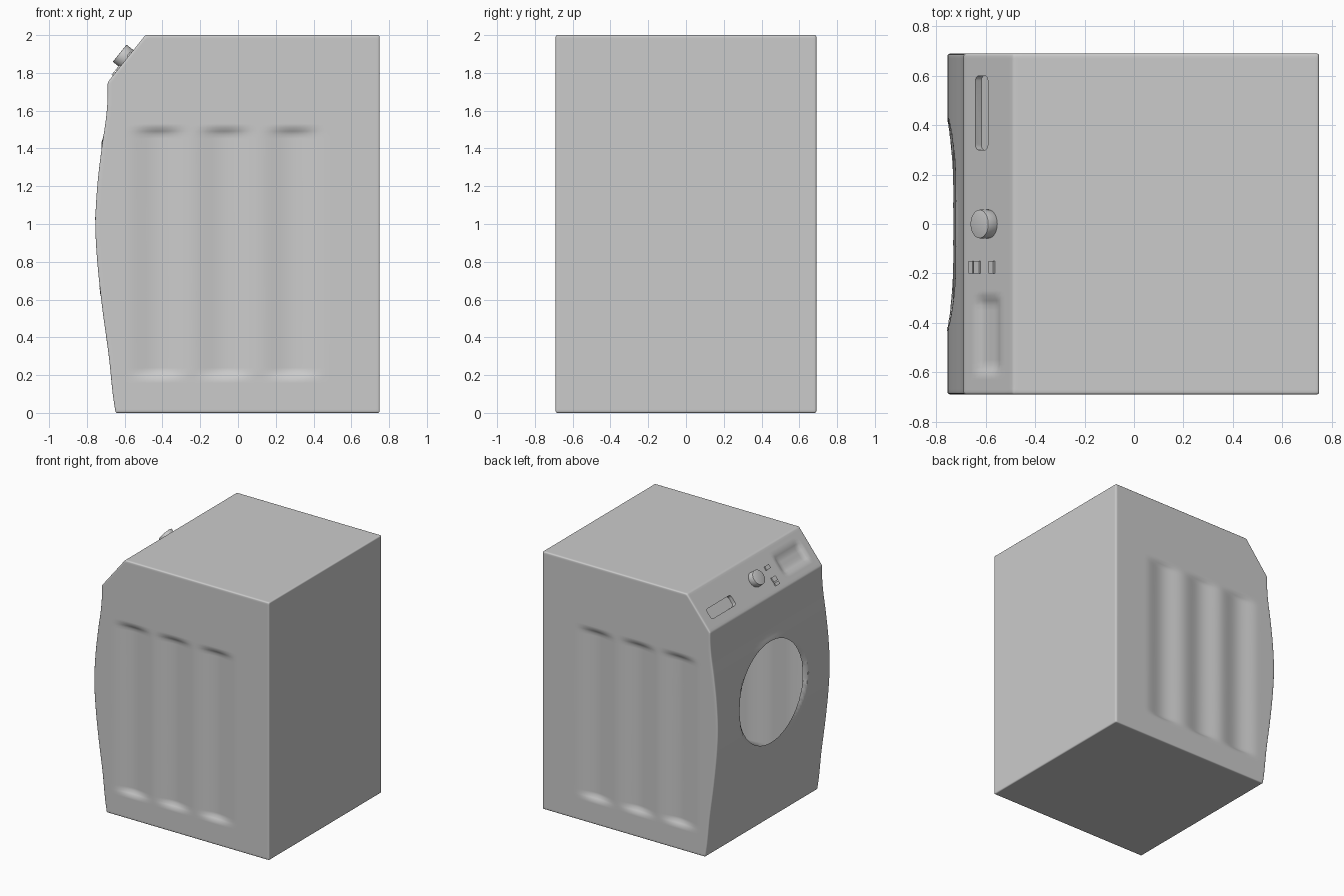
import bpy, bmesh, math
from mathutils import Vector, Matrix

if "Cube" in bpy.data.objects:
    bpy.data.objects.remove(bpy.data.objects["Cube"])

D, BACK = 0.69, 0.75                      # half depth, far side
HOLE_Z, HOLE_R = 1.04, 0.39               # door opening
PROFILE = [(0.0, -.648), (.1, -.663), (.3, -.684), (.55, -.718), (.8, -.745), (1.0, -.755),
           (1.2, -.745), (1.4, -.722), (1.55, -.7), (1.65, -.691), (1.75, -.69)]
SLOPE = math.atan2(.25, .2)
NORMAL = Vector((-math.sin(SLOPE), 0, math.cos(SLOPE)))


def smooth(a, b, v):
    t = min(max((v - a) / (b - a), 0), 1)
    return t * t * (3 - 2 * t)


def front_x(z):
    if z >= 1.75:
        return -.69 + (z - 1.75) * .8
    i = max(k for k in range(len(PROFILE) - 1) if PROFILE[k][0] <= z + 1e-9)
    tan = lambda k: ((PROFILE[min(k + 1, 10)][1] - PROFILE[max(k - 1, 0)][1])
                     / (PROFILE[min(k + 1, 10)][0] - PROFILE[max(k - 1, 0)][0]))
    (z0, x0), (z1, x1) = PROFILE[i], PROFILE[i + 1]
    h = z1 - z0
    t = (z - z0) / h
    return ((2*t**3 - 3*t*t + 1) * x0 + (t**3 - 2*t*t + t) * h * tan(i)
            + (3*t*t - 2*t**3) * x1 + (t**3 - t*t) * h * tan(i + 1))


def panel_point(x, y, out=0):
    return Vector((x, y, 1.75 + (x + .69) * 1.25)) + NORMAL * out


def make(name, bm):
    me = bpy.data.meshes.new(name)
    bm.to_mesh(me)
    bm.free()
    ob = bpy.data.objects.new(name, me)
    bpy.context.collection.objects.link(ob)
    return ob


def shade(ob, angle=35):
    bpy.ops.object.select_all(action='DESELECT')
    ob.select_set(True)
    bpy.context.view_layer.objects.active = ob
    bpy.ops.object.shade_smooth_by_angle(angle=math.radians(angle))


def panel_box(name, x, y, size, out=0, bevel=0):
    bm = bmesh.new()
    bmesh.ops.create_cube(bm, size=1)
    bmesh.ops.scale(bm, vec=size, verts=bm.verts)
    if bevel:
        up = [e for e in bm.edges if abs(e.verts[0].co.z - e.verts[1].co.z) > 1e-4]
        bmesh.ops.bevel(bm, geom=up, offset=bevel, segments=5, profile=.5, affect='EDGES')
    bm.transform(Matrix.Translation(panel_point(x, y, out)) @ Matrix.Rotation(-SLOPE, 4, 'Y'))
    return make(name, bm)


# Cabinet: six dense sheets welded into one bulged box
NX, NY = 64, 69
ZS = [1.75 * i / 88 for i in range(89)] + [1.75 + .25 * i / 13 for i in range(1, 14)]
NZ = len(ZS) - 1
bm = bmesh.new()


def vert(i, j, k):
    fx = front_x(ZS[k])
    return bm.verts.new((fx + (BACK - fx) * i / NX, -D + 2 * D * j / NY, ZS[k]))


def sheet(a, b, fn):
    g = [[vert(*fn(i, j)) for j in range(b + 1)] for i in range(a + 1)]
    for i in range(a):
        for j in range(b):
            bm.faces.new((g[i][j], g[i + 1][j], g[i + 1][j + 1], g[i][j + 1]))


for s in (0, 1):
    sheet(NY, NZ, lambda i, j: (s * NX, i, j))
    sheet(NX, NZ, lambda i, j: (i, s * NY, j))
    sheet(NX, NY, lambda i, j: (i, j, s * NZ))
bmesh.ops.remove_doubles(bm, verts=bm.verts, dist=1e-5)
bmesh.ops.recalc_face_normals(bm, faces=bm.faces)
corners = [e for e in bm.edges if e.calc_face_angle(0) > .4]
bmesh.ops.bevel(bm, geom=corners, offset=.009, segments=3, profile=.5,
                affect='EDGES', clamp_overlap=True)

# Pressed shapes: side grooves, door surround, display hollow
for v in bm.verts:
    x, y, z = v.co
    if abs(y) > D - .001:
        across = sum(math.cos(math.pi * (x - c) / .36) ** 2
                     for c in (-.42, -.07, .29) if abs(x - c) < .18)
        along = smooth(.18, .22, z) * (1 - smooth(1.475, 1.515, z))
        v.co.y -= math.copysign(.024 * across * along, y)
    elif x < -.66 and z < 1.7:
        w = 1 - smooth(.39, .42, math.hypot(y, z - HOLE_Z))
        plane = -.7275 + .012 * (z - HOLE_Z)
        v.co.x += (plane - x) * w
    elif z > 1.76 and abs(x - front_x(z)) < .002:
        w = (smooth(-.645, -.62, x) * (1 - smooth(-.565, -.54, x))
             * smooth(-.61, -.575, y) * (1 - smooth(-.325, -.285, y)))
        v.co -= NORMAL * .018 * w
cabinet = make("cabinet", bm)

# Cutters: round door opening and drawer slot
bm = bmesh.new()
bmesh.ops.create_cone(bm, cap_ends=True, segments=96, radius1=HOLE_R, radius2=HOLE_R, depth=.5,
                      matrix=Matrix.Translation((-.75, 0, HOLE_Z)) @ Matrix.Rotation(math.pi / 2, 4, 'Y'))
cutters = [make("opening_cutter", bm),
           panel_box("slot_cutter", -.617, .45, (.08, .30, .06), bevel=.02)]
for c in cutters:
    c.hide_render = True
    m = cabinet.modifiers.new("cut", 'BOOLEAN')
    m.object, m.operation, m.solver = c, 'DIFFERENCE', 'EXACT'
bpy.context.view_layer.update()
dg = bpy.context.evaluated_depsgraph_get()
cut = bpy.data.meshes.new_from_object(cabinet.evaluated_get(dg))
cabinet.modifiers.clear()
cabinet.data = cut
for c in cutters:
    bpy.data.objects.remove(c)

# Open the door hole into the hollow cabinet
bm = bmesh.new()
bm.from_mesh(cut)
inner = []
for f in bm.faces:
    c = f.calc_center_median()
    if -.70 < c.x < -.45 and math.hypot(c.y, c.z - HOLE_Z) < HOLE_R + .002:
        inner.append(f)
bmesh.ops.delete(bm, geom=inner, context='FACES')
bm.to_mesh(cut)
bm.free()
shade(cabinet)

# Program knob
bm = bmesh.new()
bmesh.ops.create_cone(bm, cap_ends=True, segments=40, radius1=.058, radius2=.058, depth=.06)
rim = [e for e in bm.edges if e.calc_face_angle(0) > 1]
bmesh.ops.bevel(bm, geom=rim, offset=.003, segments=2, profile=.5, affect='EDGES')
bm.transform(Matrix.Translation(panel_point(-.59, 0, .017)) @ Matrix.Rotation(-SLOPE, 4, 'Y'))
shade(make("program_knob", bm))

# Small push buttons
for n, (x, w) in enumerate(((-.655, .024), (-.632, .036), (-.573, .03))):
    panel_box(f"button_{n + 1}", x, -.175, (w, .05, .016), out=.001)

# Door latch stud
bm = bmesh.new()
bmesh.ops.create_cube(bm, size=.016, matrix=Matrix.Translation((-.749, -.425, 1.03)))
make("latch_stud", bm)
